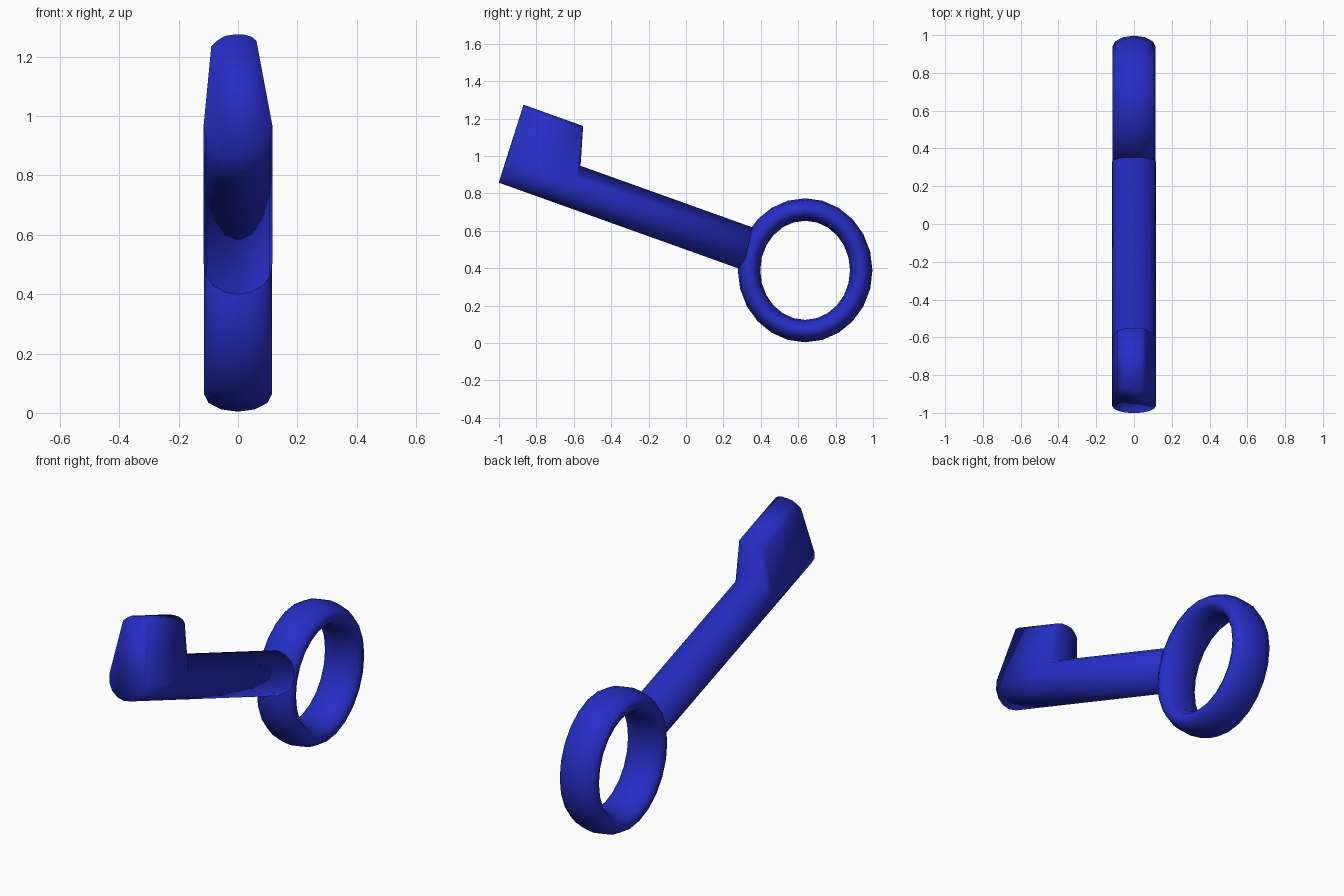
import bpy, bmesh, math
from math import sin, cos, pi, tau

if "Cube" in bpy.data.objects:
    bpy.data.objects.remove(bpy.data.objects["Cube"])

blue = bpy.data.materials.new("royal blue")
blue.diffuse_color = (0.018, 0.028, 0.56, 1)
blue.use_nodes = True
blue.node_tree.nodes["Principled BSDF"].inputs["Base Color"].default_value = blue.diffuse_color


def make_object(name, bm):
    bmesh.ops.recalc_face_normals(bm, faces=bm.faces)
    for f in bm.faces:
        f.smooth = True
    me = bpy.data.meshes.new(name)
    bm.to_mesh(me)
    bm.free()
    me.materials.append(blue)
    ob = bpy.data.objects.new(name, me)
    bpy.context.collection.objects.link(ob)
    return ob


def bridge(bm, a, b):
    n = len(a)
    for i in range(n):
        bm.faces.new((a[i], a[(i + 1) % n], b[(i + 1) % n], b[i]))


# Bow: slightly tall ring with an elliptical cross-section
bm = bmesh.new()
SEG, SIDES = 24, 12
rings = []
for i in range(SEG):
    a = tau * i / SEG
    ring = []
    for j in range(SIDES):
        t = tau * j / SIDES
        k = 0.06 * cos(t)
        ring.append(bm.verts.new((0.115 * sin(t),
                                  0.637 + (0.300 + k) * cos(a),
                                  0.389 + (0.325 + k) * sin(a))))
    rings.append(ring)
for i in range(SEG):
    bridge(bm, rings[i], rings[(i + 1) % SEG])
make_object("key_bow_ring", bm)

# Shaft and bit: one smooth skin swept along the tilted key axis
TILT = math.radians(19.7)
AXIS = 0.586
R = 0.116


def place(x, s, h):
    h += AXIS
    return (x, s * cos(TILT) + h * sin(TILT), -s * sin(TILT) + h * cos(TILT))


N = 16
circle = [(R * cos(tau * i / N), R * sin(tau * i / N)) for i in range(N)]
# Bit cross-section: lower half of the shaft with a tapered, rounded top
bit_top = [(0.062, 0.300), (0.045, 0.314), (0.020, 0.321), (-0.015, 0.321),
           (-0.045, 0.316), (-0.070, 0.300), (-0.090, 0.280)]
bit = [circle[0]] + bit_top + circle[8:]

bm = bmesh.new()
sections = [
    [bm.verts.new(place(x, -1.232 - 0.05 * max(h, 0), h)) for x, h in bit],
    [bm.verts.new(place(x, -0.909, h)) for x, h in bit],
    [bm.verts.new(place(x, -0.850, h)) for x, h in circle],
    [bm.verts.new(place(x, 0.140 - 0.12 * h, h)) for x, h in circle],
]
for a, b in zip(sections, sections[1:]):
    bridge(bm, a, b)
bm.faces.new(sections[0])
bm.faces.new(sections[-1])
make_object("key_shaft_and_bit", bm)
